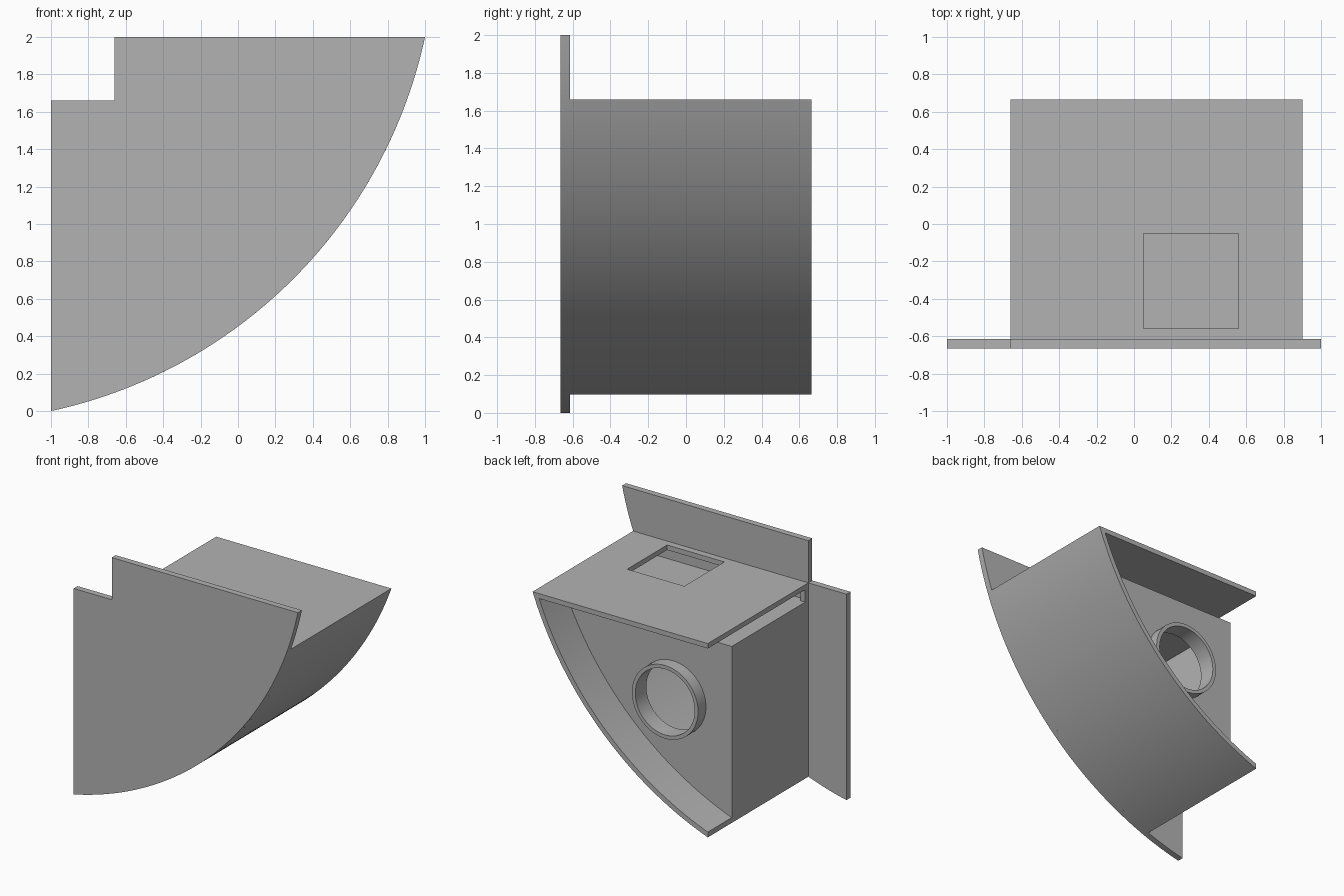
import bpy
import bmesh
from math import acos, asin, cos, sin, sqrt, tau

if "Cube" in bpy.data.objects:
    bpy.data.objects.remove(bpy.data.objects["Cube"], do_unlink=True)

# Main dimensions
CX, CZ = -1.55, 2.55                 # centre of the big arc
R_OUT = sqrt((1 - CX) ** 2 + (2 - CZ) ** 2)
T = 0.04                             # sheet thickness
R_IN = R_OUT - T
FRONT, PANEL, WALL, BACK = -0.665, -0.615, 0.36, 0.665
SIDE = -0.66                         # flat side of the housing
TOP, LID = 1.66, 1.52

grey = bpy.data.materials.new("plain_grey")
grey.use_nodes = True
grey.diffuse_color = (0.45, 0.45, 0.45, 1)
grey.node_tree.nodes["Principled BSDF"].inputs["Base Color"].default_value = grey.diffuse_color


def arc(r, x_start, z_end, n=48):
    """Points on the big arc from a given x up to a given height."""
    a0, a1 = -acos((x_start - CX) / r), asin((z_end - CZ) / r)
    angles = [a0 + (a1 - a0) * i / n for i in range(n + 1)]
    return [(CX + r * cos(a), CZ + r * sin(a)) for a in angles]


def circle(x, z, r, n=64):
    return [(x + r * cos(tau * i / n), z + r * sin(tau * i / n)) for i in range(n)]


def rect(x0, x1, z0, z1):
    return [(x0, z0), (x1, z0), (x1, z1), (x0, z1)]


def arc_x(r, z):
    return CX + sqrt(r * r - (z - CZ) ** 2)


def prism(name, outline, y0, y1):
    """Extrude an outline in the xz plane from y0 to y1."""
    bm = bmesh.new()
    face = bm.faces.new([bm.verts.new((x, y0, z)) for x, z in outline])
    out = bmesh.ops.extrude_face_region(bm, geom=[face])
    verts = [v for v in out["geom"] if isinstance(v, bmesh.types.BMVert)]
    bmesh.ops.translate(bm, verts=verts, vec=(0, y1 - y0, 0))
    bmesh.ops.recalc_face_normals(bm, faces=bm.faces)
    mesh = bpy.data.meshes.new(name)
    bm.to_mesh(mesh)
    bm.free()
    mesh.materials.append(grey)
    obj = bpy.data.objects.new(name, mesh)
    bpy.context.collection.objects.link(obj)
    return obj


def cut(obj, cutter):
    """Subtract the cutter, then discard it."""
    mod = obj.modifiers.new("cut", "BOOLEAN")
    mod.operation = "DIFFERENCE"
    mod.solver = "EXACT"
    mod.object = cutter
    bpy.context.view_layer.objects.active = obj
    bpy.ops.object.modifier_apply(modifier=mod.name)
    bpy.data.objects.remove(cutter, do_unlink=True)


# Front panel with a notched upper corner
front_panel = prism("front_panel",
                    arc(R_OUT, -1, 2) + [(SIDE, 2), (SIDE, TOP), (-1, TOP)],
                    FRONT, PANEL)

# Curved outer skin
curved_skin = prism("curved_skin",
                    arc(R_OUT, SIDE, TOP) + arc(R_IN, SIDE, TOP)[::-1],
                    PANEL, BACK)

# Top plate with a square opening
top_plate = prism("top_plate",
                  [(SIDE, TOP - T), (arc_x(R_IN, TOP - T), TOP - T),
                   (arc_x(R_IN, TOP), TOP), (SIDE, TOP)],
                  PANEL, BACK)
cut(top_plate, prism("opening_cutter", rect(0.05, 0.56, 1.6, 1.7), -0.56, -0.05))

# Inner box: back wall, side wall and lid, leaving a slot under the top plate
back_wall = prism("back_wall", arc(R_IN, SIDE, LID) + [(SIDE, LID)], WALL - T, WALL)
side_wall = prism("side_wall", arc(R_IN, SIDE, LID)[:1]
                  + [(SIDE + T, arc(R_IN, SIDE + T, LID)[0][1]), (SIDE + T, LID), (SIDE, LID)],
                  PANEL, WALL - T)
inner_lid = prism("inner_lid",
                  [(SIDE + T, LID - T), (arc_x(R_IN, LID - T), LID - T),
                   (arc_x(R_IN, LID), LID), (SIDE + T, LID)],
                  PANEL, WALL - T)
slot_post = prism("slot_post", rect(SIDE, SIDE + T, LID, TOP - T), PANEL, PANEL + T)

# Round outlet collar on the back wall
HX, HZ = -0.135, 0.97
cut(back_wall, prism("hole_cutter", circle(HX, HZ, 0.28), WALL - 0.1, WALL + 0.1))
collar = prism("outlet_collar", circle(HX, HZ, 0.295), WALL - T, WALL + 0.1)
cut(collar, prism("bore_cutter", circle(HX, HZ, 0.265), WALL - 0.2, WALL + 0.2))

# Smooth curves, sharp corners
bpy.ops.object.select_all(action="DESELECT")
for obj in (front_panel, curved_skin, back_wall, collar):
    obj.select_set(True)
bpy.context.view_layer.objects.active = curved_skin
bpy.ops.object.shade_smooth_by_angle()
